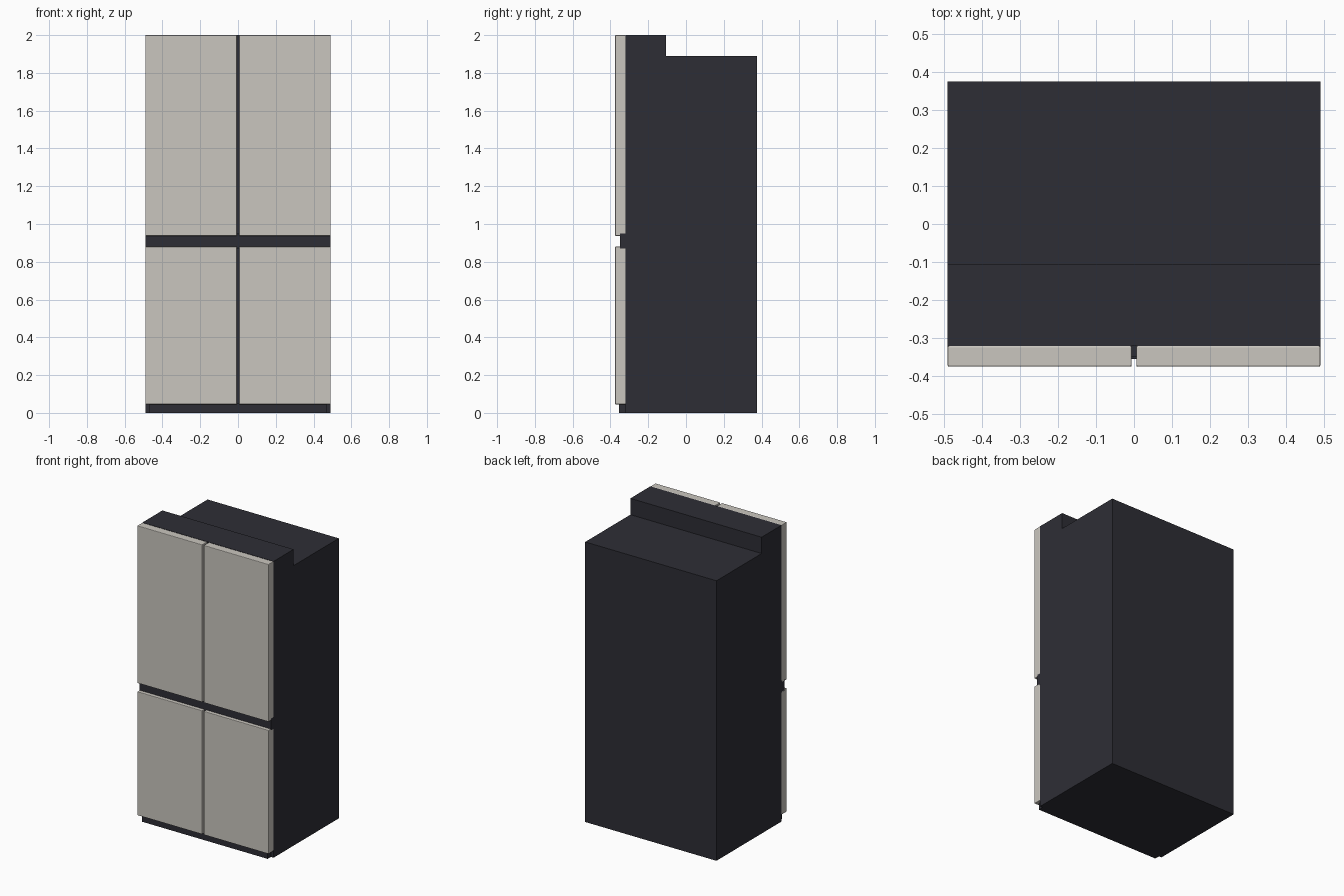
import bpy
import bmesh
from mathutils import Vector

default = bpy.data.objects.get("Cube")
if default:
    bpy.data.objects.remove(default, do_unlink=True)


def material(name, rgb):
    mat = bpy.data.materials.new(name)
    mat.use_nodes = True
    color = (*rgb, 1)
    mat.diffuse_color = color
    mat.node_tree.nodes["Principled BSDF"].inputs["Base Color"].default_value = color
    return mat


def box(name, low, high, mat, bevel=0):
    low, high = Vector(low), Vector(high)
    bm = bmesh.new()
    bmesh.ops.create_cube(bm, size=1)
    bmesh.ops.scale(bm, vec=high - low, verts=bm.verts)
    mesh = bpy.data.meshes.new(name)
    bm.to_mesh(mesh)
    bm.free()
    mesh.materials.append(mat)
    obj = bpy.data.objects.new(name, mesh)
    obj.location = (low + high) / 2
    bpy.context.collection.objects.link(obj)
    if bevel:
        mod = obj.modifiers.new("Edge bevel", "BEVEL")
        mod.width = bevel
        mod.segments = 2
    return obj


charcoal = material("charcoal", (0.027, 0.027, 0.036))
panel_grey = material("warm grey panel", (0.59, 0.565, 0.52))

half_width = 0.49
front, door_back, step, back = -0.375, -0.32, -0.107, 0.375

# Cabinet: lower rear body and taller front section
box("rear_cabinet", (-half_width, step, 0), (half_width, back, 1.89), charcoal)
box("front_cabinet", (-half_width, door_back, 0), (half_width, step, 2), charcoal)

# Recessed handle strip between the doors, and the plinth
box("handle_strip", (-half_width, -0.35, 0.87), (half_width, door_back, 0.95), charcoal)
box("plinth", (-0.47, -0.355, 0), (0.47, door_back, 0.05), charcoal)

# Two pairs of door panels
gap = 0.006
for level, bottom, top in (("lower", 0.045, 0.88), ("upper", 0.937, 2)):
    for side, x0, x1 in (("right", -half_width, -gap), ("left", gap, half_width)):
        box(f"{level}_{side}_door", (x0, front, bottom), (x1, door_back, top),
            panel_grey, bevel=0.004)
